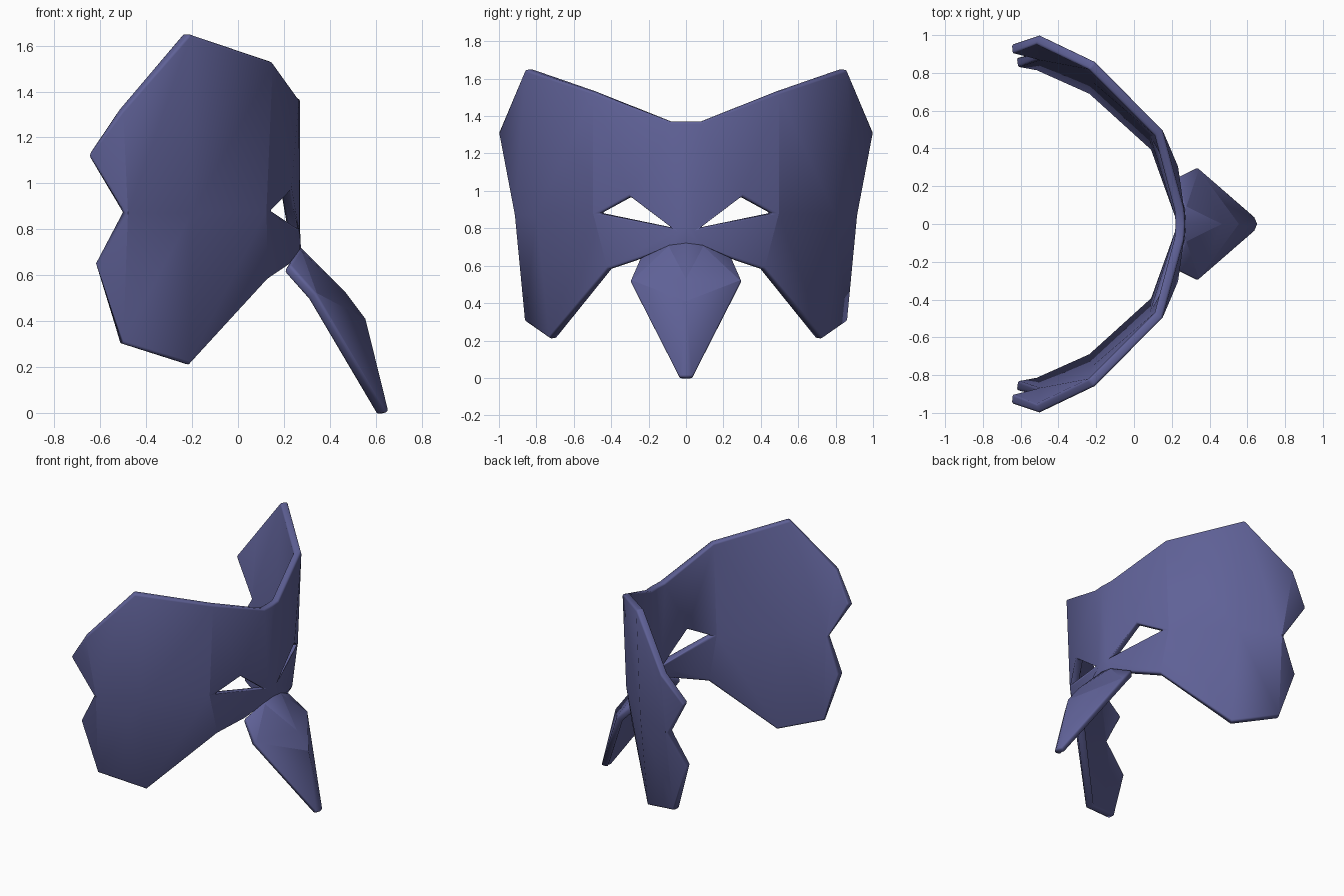
import bpy, bmesh
from mathutils import Vector

if "Cube" in bpy.data.objects:
    bpy.data.objects.remove(bpy.data.objects["Cube"])

mat = bpy.data.materials.new("indigo")
mat.diffuse_color = (0.115, 0.12, 0.31, 1)
mat.use_nodes = True
mat.node_tree.nodes["Principled BSDF"].inputs["Base Color"].default_value = mat.diffuse_color


def sheet(name, points, faces, thickness, angle):
    """Half shell on +y, mirrored, thickened inward, edges softened."""
    bm = bmesh.new()
    v = {k: bm.verts.new(p) for k, p in points.items()}
    for f in faces:
        bm.faces.new([v[k] for k in f.split()])
    bm.normal_update()
    inside = Vector((-0.8, 0, 0))
    for f in bm.faces:
        c = f.calc_center_median() - inside
        c.z = 0
        if f.normal.dot(c) < 0:
            f.normal_flip()
    me = bpy.data.meshes.new(name)
    bm.to_mesh(me)
    bm.free()
    ob = bpy.data.objects.new(name, me)
    bpy.context.collection.objects.link(ob)
    me.materials.append(mat)
    m = ob.modifiers.new("mirror", 'MIRROR')
    m.use_axis = (False, True, False)
    m.use_clip = True
    s = ob.modifiers.new("thickness", 'SOLIDIFY')
    s.thickness = thickness
    s.offset = -1
    b = ob.modifiers.new("soft_edges", 'BEVEL')
    b.width = 0.012
    b.segments = 2
    b.limit_method = 'ANGLE'
    b.angle_limit = 1.05
    bpy.ops.object.select_all(action='DESELECT')
    bpy.context.view_layer.objects.active = ob
    ob.select_set(True)
    bpy.ops.object.shade_smooth_by_angle(angle=angle)
    return ob


# Curved mask with wing-shaped cheeks and slanted eye holes
mask = {
    "top0": (0.27, 0, 1.37), "top1": (0.265, 0.08, 1.37),
    "brow": (0.15, 0.50, 1.53), "peak": (-0.21, 0.86, 1.65),
    "wing1": (-0.50, 1.00, 1.32), "wing2": (-0.65, 0.95, 1.12),
    "notch": (-0.49, 0.92, 0.87), "wing3": (-0.62, 0.88, 0.65),
    "low1": (-0.50, 0.86, 0.30), "low2": (-0.21, 0.73, 0.21),
    "cheek": (0.13, 0.42, 0.58), "side": (0.22, 0.24, 0.64),
    "nose1": (0.27, 0.08, 0.70), "nose0": (0.275, 0, 0.70),
    "eye_in": (0.265, 0.08, 0.805), "eye_out": (0.15, 0.47, 0.88),
    "eye_top": (0.235, 0.30, 0.97), "bridge": (0.27, 0, 0.805),
    "mid": (-0.20, 0.80, 0.87),
}
sheet("mask", mask, [
    "top0 top1 eye_in bridge", "top1 brow eye_top eye_in",
    "brow eye_out eye_top", "brow peak mid eye_out",
    "peak wing1 notch mid", "wing1 wing2 notch",
    "mid notch low1 low2", "notch wing3 low1",
    "eye_out mid low2 cheek", "eye_in eye_out cheek side",
    "eye_in side nose1", "bridge eye_in nose1 nose0",
], 0.05, 0.35)

# Faceted beak hanging from the lower middle of the mask
beak = {
    "root0": (0.265, 0, 0.73), "root1": (0.27, 0.09, 0.715),
    "side": (0.225, 0.245, 0.645), "wide": (0.34, 0.30, 0.52),
    "ridge1": (0.465, 0, 0.53), "ridge2": (0.555, 0, 0.41),
    "tip0": (0.655, 0, 0.005), "tip1": (0.64, 0.04, 0.005),
}
sheet("beak", beak, [
    "root0 root1 ridge1", "root1 side wide", "root1 wide ridge1",
    "ridge1 wide ridge2", "ridge2 wide tip1 tip0",
], 0.045, 0.2)
